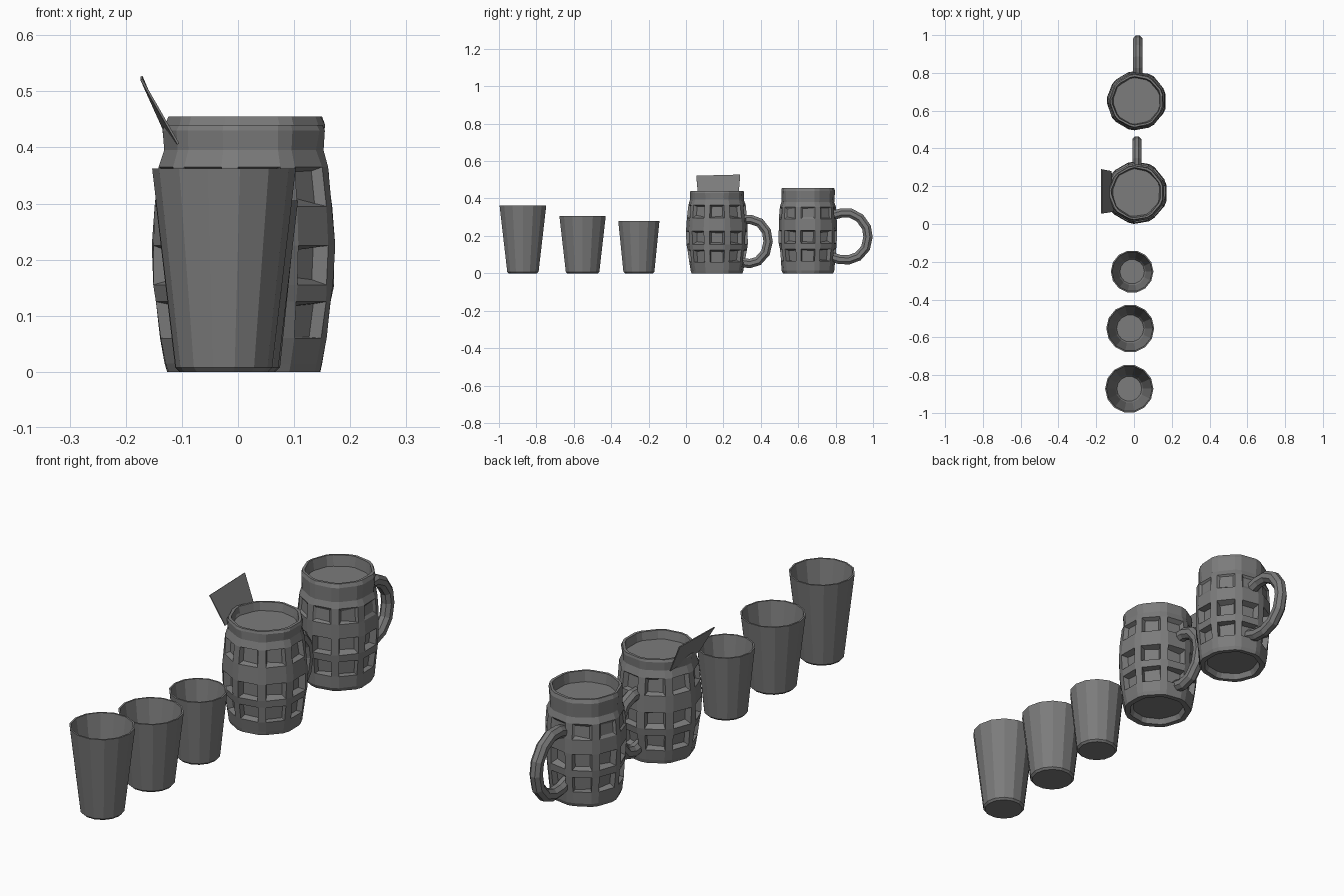
import bpy, bmesh, math, random
from mathutils import Vector

if "Cube" in bpy.data.objects:
    bpy.data.objects.remove(bpy.data.objects["Cube"])

random.seed(4)
grey = bpy.data.materials.new("mid_grey")
grey.diffuse_color = (0.2, 0.2, 0.2, 1)
grey.use_nodes = True
grey.node_tree.nodes["Principled BSDF"].inputs["Base Color"].default_value = grey.diffuse_color


def finish(name, bm, loc=(0, 0, 0)):
    bmesh.ops.recalc_face_normals(bm, faces=bm.faces)
    me = bpy.data.meshes.new(name)
    bm.to_mesh(me)
    bm.free()
    me.materials.append(grey)
    ob = bpy.data.objects.new(name, me)
    ob.location = loc
    bpy.context.collection.objects.link(ob)
    return ob


def lathe(bm, profile, angles, jitter=0.0):
    """Closed turned body; returns the quads as rows[band][column]."""
    rings = []
    for r, z in profile:
        ring = []
        for a in angles:
            rr = r + random.uniform(-jitter, jitter)
            ring.append(bm.verts.new((rr * math.cos(a), rr * math.sin(a), z)))
        rings.append(ring)
    n = len(angles)
    rows = [[bm.faces.new((p[i], p[(i + 1) % n], q[(i + 1) % n], q[i])) for i in range(n)]
            for p, q in zip(rings, rings[1:])]
    bm.faces.new(rings[0])
    bm.faces.new(rings[-1])
    return rows


def cup(name, x, y, r_top, r_base, h):
    bm = bmesh.new()
    profile = [(r_base - 0.008, 0.0), (r_base, 0.008), (r_top, h),
               (r_top - 0.007, h), (r_base - 0.012, 0.04), (r_base - 0.02, 0.025)]
    lathe(bm, profile, [math.tau * i / 14 for i in range(14)])
    finish(name, bm, (x, y, 0))


def mug(name, x, y, outer, h, r_rim, liquid, dimples):
    bm = bmesh.new()
    # wide columns carry the dimples, narrow ones are the ribs between them
    angles = []
    for i in range(9):
        a = math.tau * i / 9
        angles += [a - 0.25, a + 0.25]
    under = [(0.105, 0.022), (0.115, 0.0)]
    inner = [(r_rim - 0.004, h), (r_rim - 0.014, h), (r_rim - 0.02, liquid)]
    rows = lathe(bm, under + outer + inner, angles, 0.002)
    for band, depth in dimples:
        faces = rows[band + len(under)][::2]
        bmesh.ops.inset_individual(bm, faces=faces, thickness=0.007)
        for f in faces:
            c = f.calc_center_median()
            push = Vector((c.x, c.y, 0)).normalized() * depth
            for v in f.verts:
                v.co = c + (v.co - c) * 0.85 - push
                v.co.z += random.uniform(-0.006, 0.006)
    finish(name, bm, (x, y, 0))


def handle(name, x, path, rx=0.026, rn=0.027, sides=8):
    bm = bmesh.new()
    pts = [Vector((x, y, z)) for y, z in path]
    rings = []
    for i, p in enumerate(pts):
        t = (pts[min(i + 1, len(pts) - 1)] - pts[max(i - 1, 0)]).normalized()
        nrm = Vector((0, -t.z, t.y))
        rings.append([bm.verts.new(p + Vector((rx * math.cos(a), 0, 0)) + nrm * rn * math.sin(a))
                      for a in [math.tau * (k + 0.5) / sides for k in range(sides)]])
    for p, q in zip(rings, rings[1:]):
        for k in range(sides):
            m = (k + 1) % sides
            bm.faces.new((p[k], p[m], q[m], q[k]))
    bm.faces.new(rings[0])
    bm.faces.new(rings[-1])
    finish(name, bm)


# three tapered cups
cup("large_cup", -0.025, -0.872, 0.128, 0.086, 0.362)
cup("medium_cup", -0.02, -0.553, 0.127, 0.092, 0.305)
cup("small_cup", -0.01, -0.252, 0.113, 0.085, 0.28)

# two dimpled mugs, filled near the brim
mug("front_mug", 0.012, 0.166,
    [(0.137, 0.0), (0.142, 0.015), (0.15, 0.06), (0.159, 0.125), (0.163, 0.155), (0.165, 0.225),
     (0.16, 0.295), (0.153, 0.365), (0.143, 0.395), (0.146, 0.43)],
    0.44, 0.146, 0.405, [(2, 0.024), (4, 0.026), (6, 0.018)])
mug("back_mug", 0.014, 0.652,
    [(0.135, 0.0), (0.141, 0.015), (0.145, 0.065), (0.152, 0.13), (0.155, 0.16), (0.157, 0.23),
     (0.155, 0.29), (0.151, 0.355), (0.141, 0.38), (0.144, 0.44)],
    0.455, 0.143, 0.41, [(2, 0.024), (4, 0.026), (6, 0.007)])

# loop handles
handle("front_handle", 0.015, [(0.29, 0.285), (0.345, 0.288), (0.395, 0.27), (0.43, 0.225),
                               (0.439, 0.17), (0.425, 0.11), (0.385, 0.065), (0.34, 0.052), (0.29, 0.06)])
handle("back_handle", 0.02, [(0.77, 0.305), (0.83, 0.322), (0.88, 0.322), (0.93, 0.295), (0.965, 0.245),
                             (0.973, 0.195), (0.96, 0.135), (0.92, 0.09), (0.87, 0.072),
                             (0.82, 0.074), (0.77, 0.09)])

# thin card leaning out of the front mug
bm = bmesh.new()
bm.faces.new([bm.verts.new(c) for c in [(-0.174, 0.055, 0.52), (-0.174, 0.29, 0.526),
                                        (-0.122, 0.28, 0.405), (-0.108, 0.065, 0.405)]])
card = finish("card", bm)
card.modifiers.new("thickness", "SOLIDIFY").thickness = 0.004
